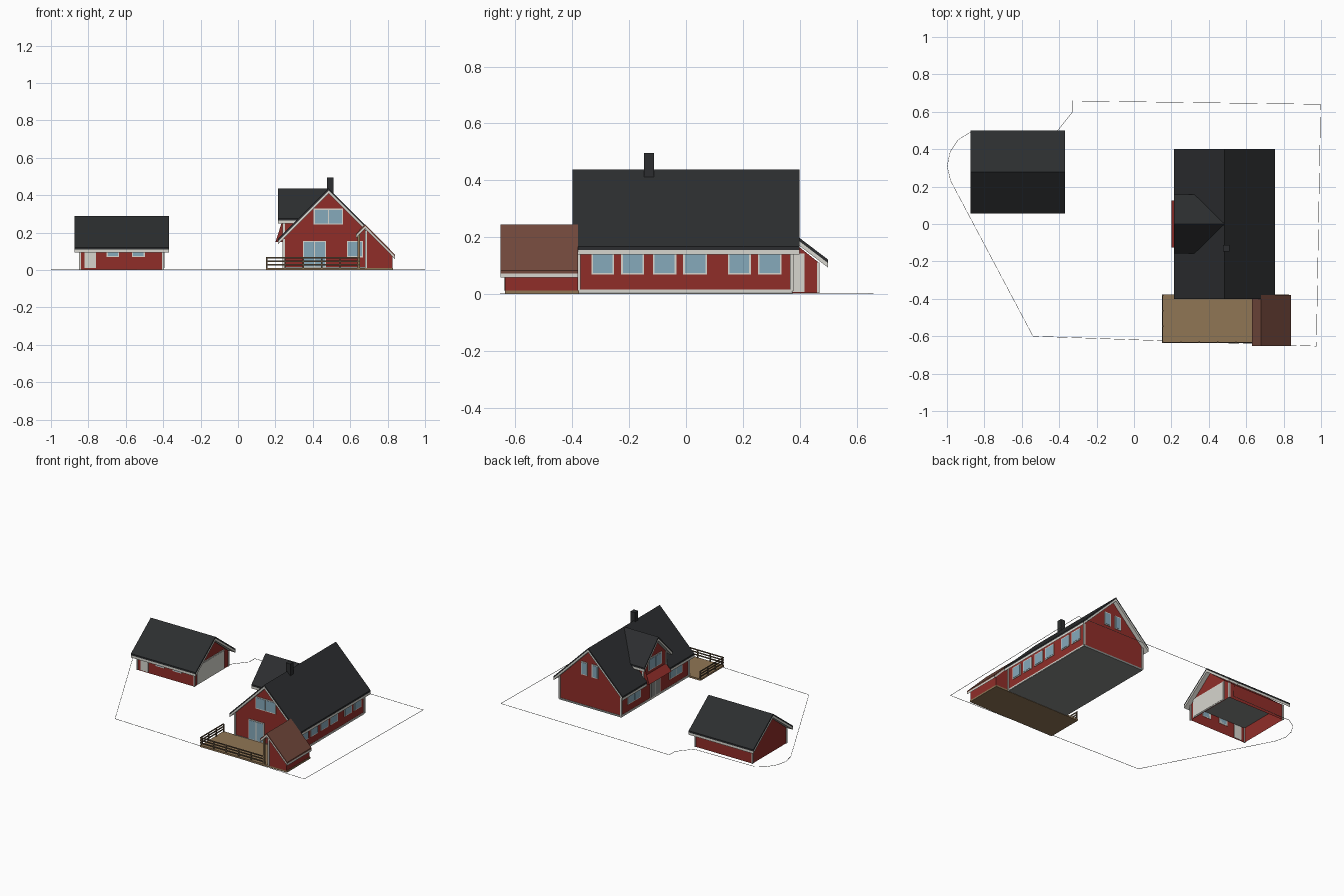
import bpy, bmesh, math

if "Cube" in bpy.data.objects:
    bpy.data.objects.remove(bpy.data.objects["Cube"])


def mat(name, r, g, b):
    m = bpy.data.materials.new(name)
    m.diffuse_color = (r, g, b, 1)
    m.use_nodes = True
    m.node_tree.nodes["Principled BSDF"].inputs["Base Color"].default_value = m.diffuse_color
    return m


RED = mat("red_paint", 0.28, 0.027, 0.022)
WHITE = mat("white_trim", 0.68, 0.67, 0.62)
DARK = mat("dark_roof", 0.025, 0.027, 0.029)
BROWN = mat("brown_roof", 0.17, 0.065, 0.045)
WOOD = mat("deck_wood", 0.28, 0.18, 0.09)
RAIL = mat("rail_wood", 0.12, 0.08, 0.045)
GLASS = mat("window_glass", 0.24, 0.40, 0.50)
GREY = mat("concrete", 0.25, 0.26, 0.25)


def finish(name, bm, m):
    bmesh.ops.recalc_face_normals(bm, faces=bm.faces)
    me = bpy.data.meshes.new(name)
    bm.to_mesh(me)
    bm.free()
    me.materials.append(m)
    ob = bpy.data.objects.new(name, me)
    bpy.context.collection.objects.link(ob)
    return ob


def box(name, x, y, z, m):
    bm = bmesh.new()
    bmesh.ops.create_cube(bm, size=1)
    for v in bm.verts:
        for i, r in enumerate((x, y, z)):
            v.co[i] = r[0] if v.co[i] < 0 else r[1]
    return finish(name, bm, m)


def prism(name, pts, axis, a, b, m, end=None, open_bottom=False):
    """Extrude a (u, z) profile along an axis; end(z) may slant the far end."""
    bm = bmesh.new()
    rings = []
    for k, t in enumerate((a, b)):
        ring = []
        for u, z in pts:
            s = end(z) if (end and k) else t
            ring.append(bm.verts.new((s, u, z) if axis == 'x' else (u, s, z)))
        rings.append(ring)
    n = len(pts)
    for ring in rings:
        bm.faces.new(ring)
    for i in range(1 if open_bottom else 0, n):
        j = (i + 1) % n
        bm.faces.new((rings[0][i], rings[0][j], rings[1][j], rings[1][i]))
    return finish(name, bm, m)


def roof(name, c, zr, wl, wr, slope, axis, a, b, m, end=None, t=0.012, trim=0.016):
    """Coloured roof covering over a white slab that shows as barge boards and fascia."""
    out = []
    for part, d0, d1, mm in (("covering", 0, t, m), ("barge_boards", t, t + trim, WHITE)):
        top = [(c - wl, zr - slope * wl), (c, zr), (c + wr, zr - slope * wr)]
        pts = [(u, z - d0) for u, z in top] + [(u, z - d1) for u, z in reversed(top)]
        out.append(prism(name + "_" + part, pts, axis, a, b, mm, end))
    return out


def opening(name, axis, pos, sign, a0, a1, z0, z1, panes=1, m=GLASS, b=0.006):
    """White frame on a wall with one or more panels set in it."""
    def slab(n, u, z, d, mm):
        r = tuple(sorted((pos - sign * 0.002, pos + sign * d)))
        box(n, r if axis == 'x' else u, u if axis == 'x' else r, z, mm)
    slab(name + "_frame", (a0, a1), (z0, z1), 0.004, WHITE)
    w = (a1 - a0 - b) / panes
    for i in range(panes):
        s = a0 + b + i * w
        slab(f"{name}_panel_{i+1}", (s, s + w - b), (z0 + b, z1 - b), 0.006, m)


# --- Main house ---
X0, X1, Y0, Y1, XC = 0.245, 0.725, -0.378, 0.372, 0.485
box("house_foundation", (X0 - .002, X1 + .002), (Y0 - .002, Y1 + .002), (0.002, 0.015), GREY)
prism("house_walls", [(X0, .015), (X1, .015), (X1, .168), (XC, .408), (X0, .168)], 'y', Y0, Y1, RED)
house_roof = roof("house_roof", XC, 0.437, .27, .27, 1, 'y', -0.4, 0.4, DARK)
for i, x in enumerate((X0, X1)):
    for j, y in enumerate((Y0, Y1)):
        box(f"corner_board_{i}{j}", (x - .006, x + .006), (y - .006, y + .006), (.01, .165), WHITE)
for i, x in enumerate((X0, X1)):
    box(f"sill_board_{i}", (x - .004, x + .004), (Y0, Y1), (.005, .016), WHITE)
box("chimney", (.477, .511), (-.147, -.112), (.40, .495), DARK)

# Notch in the left eave under the dormer
cut = box("eave_cutter", (.19, .246), (-.127, .127), (.1, .26), GREY)
cut.hide_render = True
for ob in house_roof:
    md = ob.modifiers.new("notch", 'BOOLEAN')
    md.operation, md.object, md.solver = 'DIFFERENCE', cut, 'EXACT'
    dg = bpy.context.evaluated_depsgraph_get()
    me = bpy.data.meshes.new_from_object(ob.evaluated_get(dg))
    ob.modifiers.clear()
    ob.data = me
bpy.data.objects.remove(cut)

# --- Dormer over the entrance ---
meet = lambda z: min(z + 0.05, XC)
roof("dormer_roof", 0, .436, .157, .157, 1.02, 'x', .215, XC, DARK, meet)
prism("dormer_walls", [(-.125, .15), (.125, .15), (.125, .284), (0, .41), (-.125, .284)],
      'x', X0 - .001, XC, RED, meet)
opening("dormer_window", 'x', X0 - .001, -1, -.075, .075, .215, .30, 2)
for s in (-1, 1):
    box(f"dormer_corner_{s}", (X0 - .006, X0 + .006), (s * .125 - .006, s * .125 + .006), (.165, .28), WHITE)

# --- House windows and doors ---
for i, (a, b) in enumerate(((-.333, -.253), (-.228, -.147), (-.116, -.034),
                            (-.01, .074), (.147, .228), (.253, .336))):
    opening(f"right_window_{i+1}", 'x', X1, 1, a, b, .068, .152)
opening("left_window_back", 'x', X0, -1, .16, .305, .065, .15, 2)
opening("left_window_front", 'x', X0, -1, -.305, -.16, .065, .15, 2)
opening("entrance_door", 'x', X0, -1, -.06, .05, .012, .148, 2, GREY)
opening("front_upper_window", 'y', Y0, -1, .405, .562, .243, .328, 2)
opening("terrace_door", 'y', Y0, -1, .348, .47, .014, .155, 2)
opening("front_small_window", 'y', Y0, -1, .582, .668, .068, .155)
opening("back_window_1", 'y', Y1, 1, .423, .473, .225, .318)
opening("back_window_2", 'y', Y1, 1, .508, .558, .225, .318)

# --- Deck, railing and side shed ---
box("deck", (.15, .828), (-.636, -.376), (0, .012), WOOD)
for k, z in enumerate((.025, .043, .061)):
    box(f"front_rail_{k}", (.15, .65), (-.636, -.632), (z, z + .008), RAIL)
    box(f"left_rail_{k}", (.15, .154), (-.636, -.378), (z, z + .008), RAIL)
for k in range(6):
    x = .15 + k * .098
    box(f"front_rail_post_{k}", (x, x + .007), (-.634, -.627), (.012, .066), RAIL)
for k in range(1, 4):
    y = -.634 + k * .083
    box(f"left_rail_post_{k}", (.152, .159), (y, y + .007), (.012, .066), RAIL)
prism("shed_walls", [(.685, .012), (.825, .012), (.825, .075), (.685, .215)], 'y', -.636, -.38, RED)
roof("shed_roof", .68, .245, .05, .16, 1.02, 'y', -.652, -.38, BROWN, t=.01, trim=.014)
box("shed_porch_post", (.64, .652), (-.636, -.624), (.012, .195), WOOD)
box("shed_corner_board", (.680, .690), (-.64, -.63), (.012, .21), WHITE)

# --- Garage ---
GX0, GX1, GY0, GY1, GC = -.845, -.4, .085, .465, .277
prism("garage_walls", [(GY0, .003), (GY1, .003), (GY1, .112), (GC, .262), (GY0, .112)],
      'x', GX0, GX1, RED, open_bottom=True)
box("garage_ceiling", (GX0 + .002, GX1 - .002), (GY0 + .002, GY1 - .002), (.108, .112), GREY)
roof("garage_roof", GC, .29, .222, .222, .76, 'x', -.875, -.37, DARK)
opening("garage_side_door", 'y', GY0, -1, -.82, -.76, .01, .108, 1, WHITE)
opening("garage_window_1", 'y', GY0, -1, -.702, -.635, .07, .112)
opening("garage_window_2", 'y', GY0, -1, -.567, -.498, .07, .112)
opening("garage_main_door", 'x', GX1, 1, .112, .417, .006, .142, 1, WHITE)
for i, x in enumerate((GX0, GX1)):
    for j, y in enumerate((GY0, GY1)):
        box(f"garage_corner_{i}{j}", (x - .005, x + .005), (y - .005, y + .005), (.003, .11), WHITE)

# --- Thin plot boundary line with a rounded corner behind the garage ---
path = [(-.33, .658), (.998, .64), (.975, -.653), (-.54, -.6), (-.98, .23), (-.999, .31),
        (-.983, .385), (-.94, .45), (-.877, .49), (-.41, .497), (-.33, .597)]
bm = bmesh.new()
for (ax, ay), (bx, by) in zip(path, path[1:] + path[:1]):
    d = math.hypot(bx - ax, by - ay)
    nx, ny = (ay - by) / d * .001, (bx - ax) / d * .001
    corners = [(ax + nx, ay + ny), (bx + nx, by + ny), (bx - nx, by - ny), (ax - nx, ay - ny)]
    low = [bm.verts.new((x, y, 0)) for x, y in corners]
    face = bm.faces.new(low)
    top = bmesh.ops.extrude_face_region(bm, geom=[face])
    for v in top["geom"]:
        if isinstance(v, bmesh.types.BMVert):
            v.co.z = .002
finish("plot_boundary", bm, GREY)
